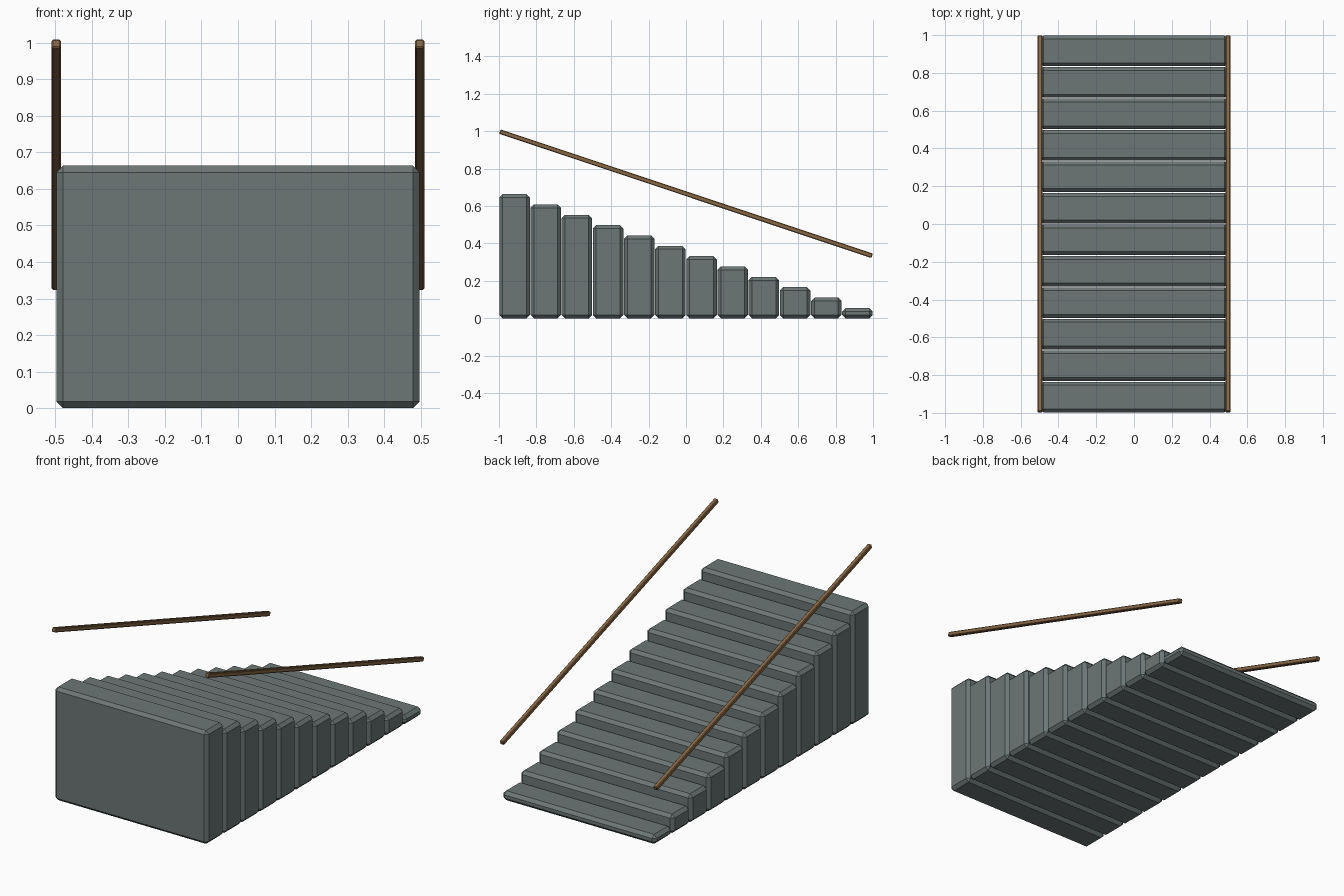
import bpy, math

if "Cube" in bpy.data.objects:
    bpy.data.objects.remove(bpy.data.objects["Cube"])

STEPS = 12
PITCH = 2 / STEPS
RISE = 0.0553


def material(name, color):
    m = bpy.data.materials.new(name)
    m.diffuse_color = color
    m.use_nodes = True
    m.node_tree.nodes["Principled BSDF"].inputs["Base Color"].default_value = m.diffuse_color
    return m


stone = material("stone", (0.15, 0.18, 0.18, 1))
wood = material("wood", (0.25, 0.14, 0.06, 1))


def chamfered_box(name, loc, size, bevel, mat, tilt=0):
    bpy.ops.mesh.primitive_cube_add(size=1, location=loc)
    ob = bpy.context.object
    ob.name = name
    ob.scale = size
    bpy.ops.object.transform_apply(location=False, rotation=False, scale=True)
    ob.rotation_euler.x = tilt
    mod = ob.modifiers.new("chamfer", "BEVEL")
    mod.width = bevel
    mod.segments = 1
    ob.data.materials.append(mat)
    return ob


# Solid steps, each reaching the ground, tallest at the front
for i in range(STEPS):
    h = RISE * (STEPS - i)
    y = -1 + PITCH * (i + 0.5)
    chamfered_box(f"step_{i + 1}", (0, y, h / 2), (0.994, PITCH - 0.004, h),
                  0.018, stone)

# Sloping handrails along both sides
tilt = -math.atan2(0.664, 1.99)
length = math.hypot(0.664, 1.99)
for side, name in ((-1, "left_handrail"), (1, "right_handrail")):
    chamfered_box(name, (side * 0.4975, 0, 0.666), (0.025, length, 0.025),
                  0.004, wood, tilt)
